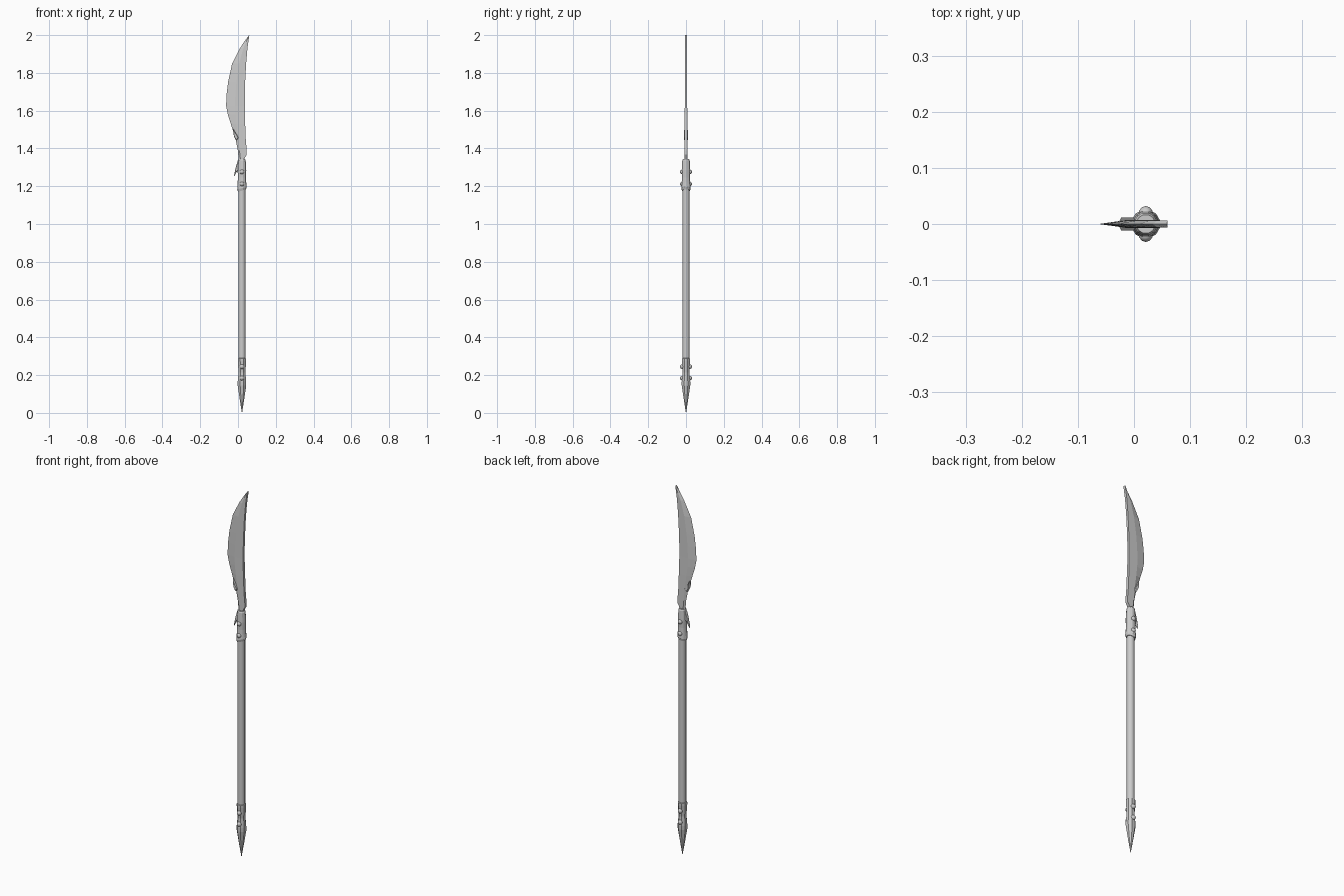
import bpy, bmesh
from math import cos, sin, pi
from mathutils import Matrix

if "Cube" in bpy.data.objects:
    bpy.data.objects.remove(bpy.data.objects["Cube"])

AXIS_X = 0.021  # shaft centre line


def finish(name, bm, smooth=None):
    bmesh.ops.remove_doubles(bm, verts=bm.verts, dist=1e-5)
    bmesh.ops.recalc_face_normals(bm, faces=bm.faces)
    mesh = bpy.data.meshes.new(name)
    bm.to_mesh(mesh)
    bm.free()
    ob = bpy.data.objects.new(name, mesh)
    bpy.context.collection.objects.link(ob)
    if smooth:
        bpy.context.view_layer.objects.active = ob
        ob.select_set(True)
        bpy.ops.object.shade_smooth_by_angle(angle=smooth)
        ob.select_set(False)
    return ob


def loft(bm, rings):
    """Skin a list of equal-length point rings and cap both ends."""
    loops = [[bm.verts.new(p) for p in ring] for ring in rings]
    n = len(loops[0])
    for a, b in zip(loops, loops[1:]):
        for i in range(n):
            j = (i + 1) % n
            bm.faces.new((a[i], a[j], b[j], b[i]))
    bm.faces.new(loops[0])
    bm.faces.new(loops[-1])


def turned(name, profile, sides, tilt=0.0, smooth=None):
    """Round part from (z, radius) pairs; tilt slants the first two rings."""
    rings = []
    for k, (z, r) in enumerate(profile):
        slope = tilt if k < 2 else 0
        rings.append([(AXIS_X + r * cos(2 * pi * (i + .5) / sides),
                       r * sin(2 * pi * (i + .5) / sides),
                       z + slope * cos(2 * pi * (i + .5) / sides))
                      for i in range(sides)])
    bm = bmesh.new()
    loft(bm, rings)
    return finish(name, bm, smooth)


# wooden shaft
turned("shaft", [(0.24, 0.019), (1.22, 0.019)], 12, smooth=0.7)

# blade socket with slanted lower rim
turned("blade_socket", [(1.177, 0.022), (1.19, 0.026), (1.22, 0.0235), (1.245, 0.0225),
                        (1.285, 0.0235), (1.335, 0.0205), (1.343, 0.017)], 12, tilt=0.007)

# butt spike: collar, waist and tapered point
turned("butt_spike", [(0.0, 0.0006), (0.07, 0.0125), (0.145, 0.0245), (0.165, 0.0245),
                      (0.215, 0.0195), (0.275, 0.024), (0.288, 0.024), (0.29, 0.019)], 8)

# domed rivets on both faces of the collars
for z in (0.184, 0.245, 1.212, 1.276):
    for side in (-1, 1):
        bm = bmesh.new()
        bmesh.ops.create_uvsphere(bm, u_segments=10, v_segments=6, radius=0.0125,
                                  matrix=Matrix.Translation((AXIS_X, side * 0.0195, z)))
        finish("rivet", bm, smooth=0.9)

# blade: stations of (z, cutting edge x, bevel x, spine x, half thickness)
stations = [
    (1.325, 0.006, 0.013, 0.030, 0.0075),
    (1.350, 0.003, 0.012, 0.036, 0.0075),
    (1.367, 0.001, 0.010, 0.046, 0.0075),
    (1.390, -0.001, 0.008, 0.046, 0.0075),
    (1.450, -0.013, 0.003, 0.041, 0.0075),
    (1.530, -0.038, -0.008, 0.038, 0.0075),
    (1.580, -0.054, -0.014, 0.036, 0.0070),
    (1.625, -0.063, -0.016, 0.036, 0.0065),
    (1.690, -0.060, -0.014, 0.036, 0.0065),
    (1.755, -0.052, -0.008, 0.038, 0.0065),
    (1.850, -0.031, 0.006, 0.043, 0.0065),
    (1.930, 0.010, 0.028, 0.050, 0.0065),
    (1.965, 0.033, 0.043, 0.055, 0.0065),
    (2.000, 0.059, 0.0595, 0.060, 0.0065),
]
bm = bmesh.new()
loft(bm, [[(e, 0, z), (m, -t, z), (s, -t, z), (s, t, z), (m, t, z)]
          for z, e, m, s, t in stations])
finish("blade", bm)


def prong(name, outline, half):
    """Flat plate with chamfered rim from an (x, z) outline."""
    cx = sum(p[0] for p in outline) / len(outline)
    cz = sum(p[1] for p in outline) / len(outline)

    def ring(y, f):
        return [(cx + (x - cx) * f, y, cz + (z - cz) * f) for x, z in outline]

    bm = bmesh.new()
    loft(bm, [ring(-half, 0.75), ring(-half * 0.4, 1), ring(half * 0.4, 1), ring(half, 0.75)])
    finish(name, bm)


# upper barb on the cutting edge, lower hook beside the socket
prong("blade_barb", [(-0.026, 1.505), (-0.022, 1.465), (-0.010, 1.440), (0.004, 1.455)], 0.0115)
prong("socket_hook", [(-0.023, 1.247), (-0.008, 1.275), (0.006, 1.285), (0.008, 1.345),
                      (0.000, 1.340), (-0.012, 1.300)], 0.0075)
